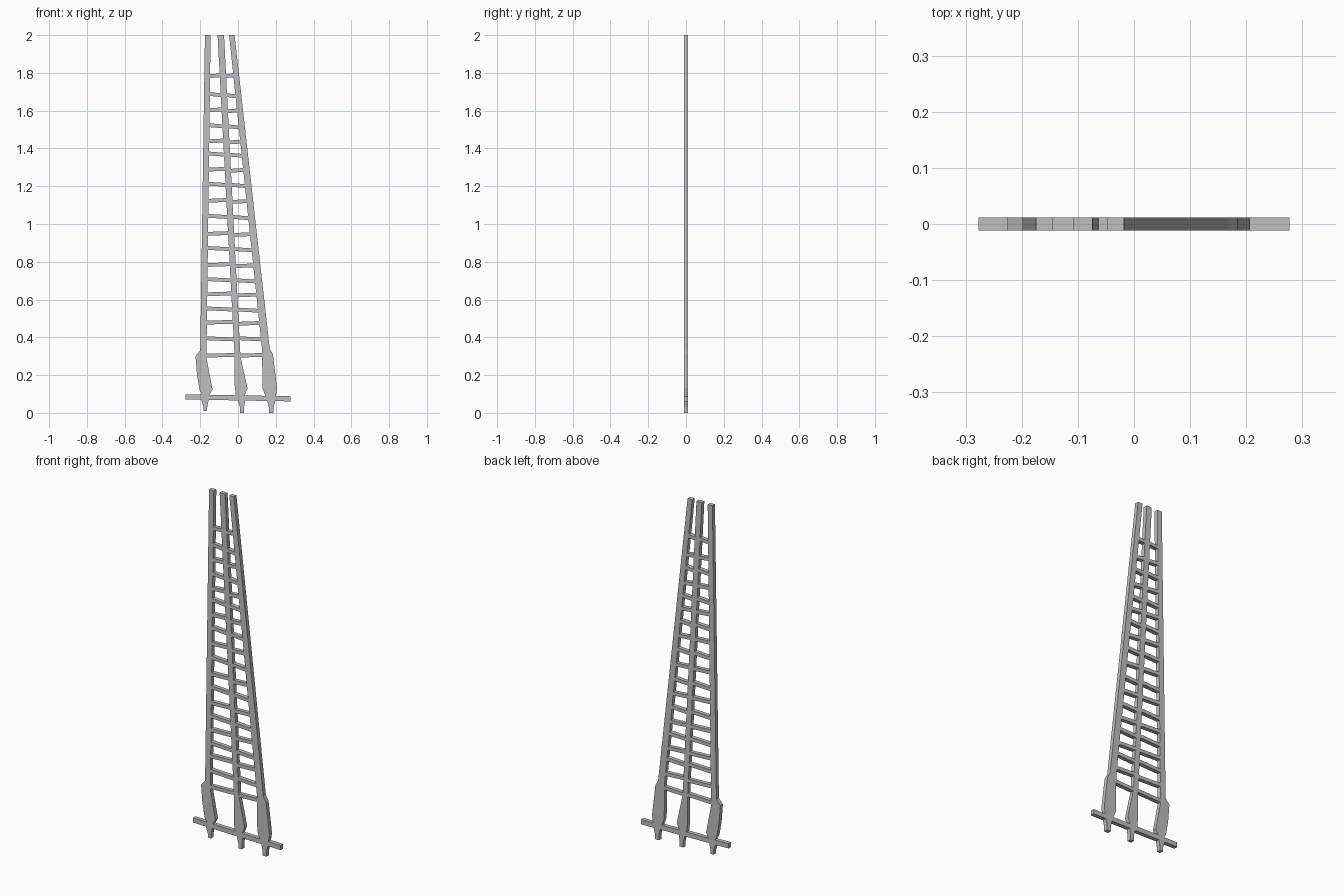
import bpy, bmesh

if "Cube" in bpy.data.objects:
    bpy.data.objects.remove(bpy.data.objects["Cube"])

HALF = 0.0115  # half thickness of the flat frame

grey = bpy.data.materials.new("plain grey")
grey.use_nodes = True
colour = (0.52, 0.52, 0.52, 1)
grey.diffuse_color = colour
grey.node_tree.nodes["Principled BSDF"].inputs["Base Color"].default_value = colour


def plate(name, outlines):
    """Extrude one or more front-view outlines into flat plates."""
    bm = bmesh.new()
    for pts in outlines:
        face = bm.faces.new([bm.verts.new((x, -HALF, z)) for x, z in pts])
        ext = bmesh.ops.extrude_face_region(bm, geom=[face])
        moved = [g for g in ext["geom"] if isinstance(g, bmesh.types.BMVert)]
        bmesh.ops.translate(bm, verts=moved, vec=(0, 2 * HALF, 0))
    bmesh.ops.recalc_face_normals(bm, faces=bm.faces)
    mesh = bpy.data.meshes.new(name)
    bm.to_mesh(mesh)
    bm.free()
    mesh.materials.append(grey)
    obj = bpy.data.objects.new(name, mesh)
    bpy.context.collection.objects.link(obj)


def edge(points, z):
    """x of a rail edge, listed top to bottom, at height z."""
    for (xa, za), (xb, zb) in zip(points, points[1:]):
        if z >= zb:
            return xa + (xb - xa) * (za - z) / (za - zb)
    return points[-1][0]


def bar_top(x):
    return 0.093 - 0.018 * x


def bar_bottom(x):
    return 0.066 - 0.018 * x


# Rails: left-hand and right-hand edges, running down into the feet
rails = {
    "right_rail": ([(-0.175, 2), (-0.2, 0.33), (-0.225, 0.3), (-0.217, 0.2), (-0.203, 0.12)],
                   [(-0.145, 2), (-0.167, 0.29), (-0.135, 0.125)], (-0.19, -0.15)),
    "middle_rail": ([(-0.108, 2), (-0.018, 0.3), (-0.018, 0.15)],
                    [(-0.074, 2), (0.013, 0.3), (0.05, 0.13), (0.042, 0.11)], (-0.012, 0.035)),
    "left_rail": ([(-0.047, 2), (0.127, 0.34), (0.13, 0.13)],
                  [(-0.018, 2), (0.168, 0.34), (0.185, 0.31), (0.207, 0.13)], (0.145, 0.2)),
}
for name, (low, high, foot) in rails.items():
    ends = [(x, bar_top(x)) for x in foot]
    plate(name, [low + ends + high[::-1]])

# Base crossbar and the pegs under it
plate("base_crossbar", [[(-0.277, bar_top(-0.277)), (-0.277, bar_bottom(-0.277)),
                         (0.277, bar_bottom(0.277)), (0.277, bar_top(0.277))]])
pegs = [("right_peg", -0.195, -0.155, -0.182, -0.163, 0.01),
        ("middle_peg", 0.0, 0.038, 0.01, 0.032, 0.0),
        ("left_peg", 0.155, 0.197, 0.163, 0.188, 0.0)]
for name, a, b, c, d, z in pegs:
    plate(name, [[(a, bar_bottom(a)), (c, 0.03), (c, z), (d, z), (d, 0.03), (b, bar_bottom(b))]])

# Rungs: thin bars butting against the rails in both bays
heights = [1.785, 1.685, 1.605, 1.52, 1.44, 1.37, 1.29, 1.21, 1.125, 1.04, 0.95,
           0.87, 0.785, 0.705, 0.63, 0.55, 0.48, 0.392, 0.305]
order = list(rails.values())
for bay, (near, far, drop) in {"right_rungs": (order[0], order[1], 0.0),
                               "left_rungs": (order[1], order[2], 0.006)}.items():
    outlines = []
    for i, z in enumerate(heights):
        tilt = 0.003 if i % 2 else -0.002
        zc = z - (drop if 0 < i < 17 else 0)
        quad = [(near[1], zc + tilt - 0.01), (far[0], zc - tilt - 0.01),
                (far[0], zc - tilt + 0.01), (near[1], zc + tilt + 0.01)]
        outlines.append([(edge(pts, h), h) for pts, h in quad])
    plate(bay, outlines)
